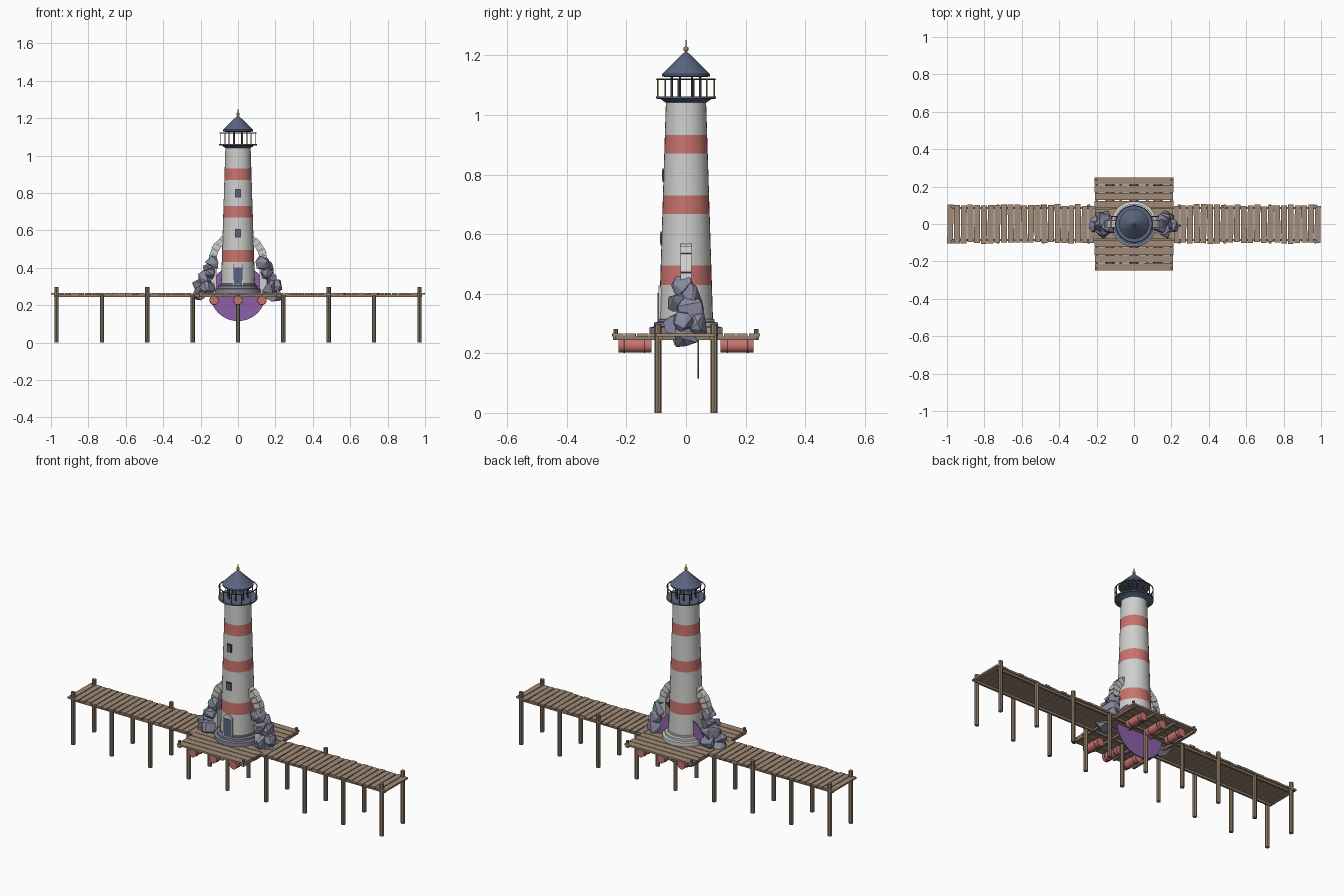
import bpy, bmesh, random
from math import sin, cos, pi, radians
from mathutils import Matrix, Vector

random.seed(4)
if "Cube" in bpy.data.objects:
    bpy.data.objects.remove(bpy.data.objects["Cube"])


def material(name, rgb):
    m = bpy.data.materials.new(name)
    m.use_nodes = True
    m.diffuse_color = (*rgb, 1)
    m.node_tree.nodes["Principled BSDF"].inputs["Base Color"].default_value = (*rgb, 1)
    return m


WOOD = material("weathered wood", (0.36, 0.26, 0.185))
POST = material("post wood", (0.29, 0.21, 0.15))
PALE = material("pale plaster", (0.62, 0.62, 0.61))
RED = material("faded red", (0.58, 0.17, 0.155))
SLATE = material("blue slate", (0.1, 0.13, 0.21))
ROCK = material("grey violet rock", (0.25, 0.25, 0.35))
PURPLE = material("purple", (0.27, 0.12, 0.4))
BRASS = material("brass", (0.38, 0.22, 0.08))
IRON = material("dark iron", (0.06, 0.065, 0.085))


def finish(name, bm, *mats, smooth=False):
    bmesh.ops.recalc_face_normals(bm, faces=bm.faces)
    me = bpy.data.meshes.new(name)
    bm.to_mesh(me)
    bm.free()
    ob = bpy.data.objects.new(name, me)
    bpy.context.collection.objects.link(ob)
    for m in mats:
        me.materials.append(m)
    if smooth:
        bpy.ops.object.select_all(action='DESELECT')
        ob.select_set(True)
        bpy.context.view_layer.objects.active = ob
        bpy.ops.object.shade_smooth_by_angle(angle=radians(30))
    return ob


def box(bm, center, size, turn=0):
    mat = (Matrix.Translation(center) @ Matrix.Rotation(turn, 4, 'Z')
           @ Matrix.Diagonal((*size, 1)))
    bmesh.ops.create_cube(bm, size=1, matrix=mat)


def rod(bm, a, b, r, sides=8, r2=None):
    a, b = Vector(a), Vector(b)
    rot = (b - a).to_track_quat('Z', 'Y').to_matrix().to_4x4()
    bmesh.ops.create_cone(bm, cap_ends=True, segments=sides, radius1=r,
                          radius2=r if r2 is None else r2, depth=(b - a).length,
                          matrix=Matrix.Translation((a + b) / 2) @ rot)


def lathe(bm, profile, seg=32):
    """Spin (radius, height) points round z, closing both ends."""
    rings = [[bm.verts.new((r * cos(2 * pi * i / seg), r * sin(2 * pi * i / seg), z))
              for i in range(seg)] for r, z in profile]
    for low, high in zip(rings, rings[1:]):
        for i in range(seg):
            j = (i + 1) % seg
            bm.faces.new((low[i], low[j], high[j], high[i]))
    bm.faces.new(rings[0])
    bm.faces.new(rings[-1])


def prism(bm, outline, y0, y1):
    """Extrude an (x, z) outline from y0 to y1."""
    face = bm.faces.new([bm.verts.new((x, y0, z)) for x, z in outline])
    out = bmesh.ops.extrude_face_region(bm, geom=[face])
    bmesh.ops.translate(bm, vec=(0, y1 - y0, 0),
                        verts=[v for v in out["geom"] if isinstance(v, bmesh.types.BMVert)])


def tower_radius(z):
    return 0.091 - (z - 0.3) * 0.0316


# Pier planks, slightly uneven
bm = bmesh.new()
count = 22
pitch = 0.79 / count
for side in (-1, 1):
    for i in range(count):
        x = side * (0.21 + pitch * (i + 0.5))
        box(bm, (x, random.uniform(-0.004, 0.004), 0.261), (pitch * 0.87,
            random.uniform(0.195, 0.21), 0.01), random.uniform(-0.015, 0.015))
finish("pier_planks", bm, WOOD)

# Central platform planks
bm = bmesh.new()
for i in range(12):
    y = -0.229 + i * 0.0417
    box(bm, (0, y, 0.261), (random.uniform(0.415, 0.425), 0.038, 0.01),
        random.uniform(-0.004, 0.004))
finish("platform_planks", bm, WOOD)

# Beams below the decks
bm = bmesh.new()
for y in (-0.085, 0.085):
    box(bm, (0, y, 0.25), (1.97, 0.012, 0.012))
for x in (-0.2, -0.07, 0.07, 0.2):
    box(bm, (x, 0, 0.25), (0.014, 0.49, 0.012))
finish("deck_beams", bm, POST)

# Pier posts with taller ones along the way, and platform corner stubs
bm = bmesh.new()
for i in range(-4, 5):
    for y in (-0.094, 0.094):
        tall = abs(i) in (2, 4) and (y > 0 or abs(i) == 4)
        rod(bm, (i * 0.2425, y, 0), (i * 0.2425, y, 0.298 if tall else 0.252), 0.0115)
for x in (-0.202, 0.202):
    for y in (-0.236, 0.236):
        rod(bm, (x, y, 0.245), (x, y, 0.282), 0.007)
finish("pier_posts", bm, POST, smooth=True)

# Floating barrels and their hoops
barrels, hoops = bmesh.new(), bmesh.new()
for side in (-1, 1):
    for x in (-0.128, 0, 0.128):
        rod(barrels, (x, side * 0.115, 0.226), (x, side * 0.227, 0.226), 0.024, 16)
        for y in (0.137, 0.205):
            rod(hoops, (x, side * y, 0.226), (x, side * (y + 0.004), 0.226), 0.0252, 16)
finish("barrels", barrels, RED, smooth=True)
finish("barrel_hoops", hoops, IRON, smooth=True)

# Purple disc behind the tower
bm = bmesh.new()
rod(bm, (0, 0.038, 0.265), (0, 0.044, 0.265), 0.15, 48)
finish("purple_disc", bm, PURPLE, smooth=True)

# Stepped plinth: rock steps in front, pale stone behind
bm = bmesh.new()
lathe(bm, [(0.122, 0.264), (0.122, 0.287), (0.108, 0.29), (0.108, 0.303), (0.096, 0.306),
           (0.096, 0.314), (0.088, 0.316)])
for f in bm.faces:
    f.material_index = 1 if f.calc_center_median().y > 0.03 else 0
finish("plinth", bm, ROCK, PALE, smooth=True)

# Tower with red bands chosen by height
bands = ((0.43, 0.495), (0.668, 0.73), (0.87, 0.932))
heights = [0.3] + [z for band in bands for z in band] + [1.056]
bm = bmesh.new()
lathe(bm, [(tower_radius(z), z) for z in heights])
for f in bm.faces:
    z = f.calc_center_median().z
    f.material_index = int(any(a < z < b for a, b in bands))
finish("tower", bm, PALE, RED, smooth=True)


# Door and windows on the front
def arched(w, z0, z1, steps=10):
    top = [(w * cos(pi * i / steps), z1 + w * sin(pi * i / steps)) for i in range(steps + 1)]
    return [(-w, z0), (w, z0)] + top


bm = bmesh.new()
prism(bm, arched(0.028, 0.305, 0.4), -0.093, -0.07)
finish("door_frame", bm, PALE)
bm = bmesh.new()
box(bm, (0, -0.085, 0.355), (0.045, 0.02, 0.095))
finish("door", bm, SLATE)
frames, panes = bmesh.new(), bmesh.new()
for z in (0.585, 0.798):
    y = -tower_radius(z)
    box(frames, (0, y, z), (0.03, 0.008, 0.046))
    box(panes, (0, y - 0.003, z), (0.02, 0.006, 0.034))
finish("window_frames", frames, IRON)
finish("window_panes", panes, SLATE)

# Stone arch crossing the tower, built from separate blocks
bm = bmesh.new()
blocks, zc, inner, outer = 14, 0.437, 0.116, 0.155
for i in range(blocks):
    a, b = pi * (i + 0.04) / blocks, pi * (i + 0.96) / blocks
    lift = 0.003 * (i % 2)
    prism(bm, [(inner * cos(a), zc + inner * sin(a)),
               ((outer + lift) * cos(a), zc + (outer + lift) * sin(a)),
               ((outer + lift) * cos(b), zc + (outer + lift) * sin(b)),
               (inner * cos(b), zc + inner * sin(b))], -0.019, 0.019)
for x in (-0.1355, 0.1355):
    box(bm, (x, 0, 0.35), (0.039, 0.036, 0.172))
finish("stone_arch", bm, PALE)

# Faceted boulders heaped round both arch feet: x, y, z, size
heap = ((0.195, 0.0, 0.262, 0.05), (0.165, -0.03, 0.295, 0.043), (0.17, 0.035, 0.3, 0.042),
        (0.205, -0.01, 0.305, 0.036), (0.165, 0.01, 0.345, 0.05), (0.16, -0.028, 0.37, 0.036),
        (0.15, 0.018, 0.395, 0.042), (0.132, -0.008, 0.425, 0.042))
for side, name in ((-1, "right_rocks"), (1, "left_rocks")):
    bm = bmesh.new()
    for x, y, z, r in heap:
        pts = []
        for i in range(16):
            d = Vector([random.gauss(0, 1) for _ in range(3)]).normalized()
            d *= r * random.uniform(0.95, 1.15)
            pts.append(bm.verts.new((side * x + d.x, y + d.y, z + d.z)))
        hull = bmesh.ops.convex_hull(bm, input=pts)
        bmesh.ops.delete(bm, geom=hull["geom_interior"], context='VERTS')
    finish(name, bm, ROCK)

# Gallery floor
bm = bmesh.new()
lathe(bm, [(0.066, 1.04), (0.085, 1.053), (0.101, 1.055), (0.101, 1.062)])
finish("gallery_floor", bm, SLATE, smooth=True)

# Gallery railing
bm = bmesh.new()
for i in range(12):
    a = 2 * pi * (i + 0.5) / 12
    x, y = 0.098 * cos(a), 0.098 * sin(a)
    rod(bm, (x, y, 1.058), (x, y, 1.121), 0.0024, 6)
finish("railing_bars", bm, BRASS)
seg = 32
bm = bmesh.new()
for i in range(seg):
    a, b = 2 * pi * i / seg, 2 * pi * (i + 1) / seg
    rod(bm, (0.098 * cos(a), 0.098 * sin(a), 1.12),
        (0.098 * cos(b), 0.098 * sin(b), 1.12), 0.0026, 6)
finish("railing_top", bm, IRON)

# Open lantern room posts
bm = bmesh.new()
for i in range(8):
    a = 2 * pi * (i + 0.5) / 8
    x, y = 0.052 * cos(a), 0.052 * sin(a)
    rod(bm, (x, y, 1.058), (x, y, 1.135), 0.0038, 6)
finish("lantern_posts", bm, IRON)

# Roof and finial
bm = bmesh.new()
lathe(bm, [(0.07, 1.127), (0.08, 1.13), (0.08, 1.138), (0.042, 1.176), (0.004, 1.212)], 24)
finish("roof", bm, SLATE, smooth=True)
bm = bmesh.new()
bmesh.ops.create_uvsphere(bm, u_segments=16, v_segments=10, radius=0.009,
                          matrix=Matrix.Translation((0, 0, 1.221)))
rod(bm, (0, 0, 1.225), (0, 0, 1.255), 0.0028, 8, 0.0006)
finish("finial", bm, BRASS, smooth=True)
